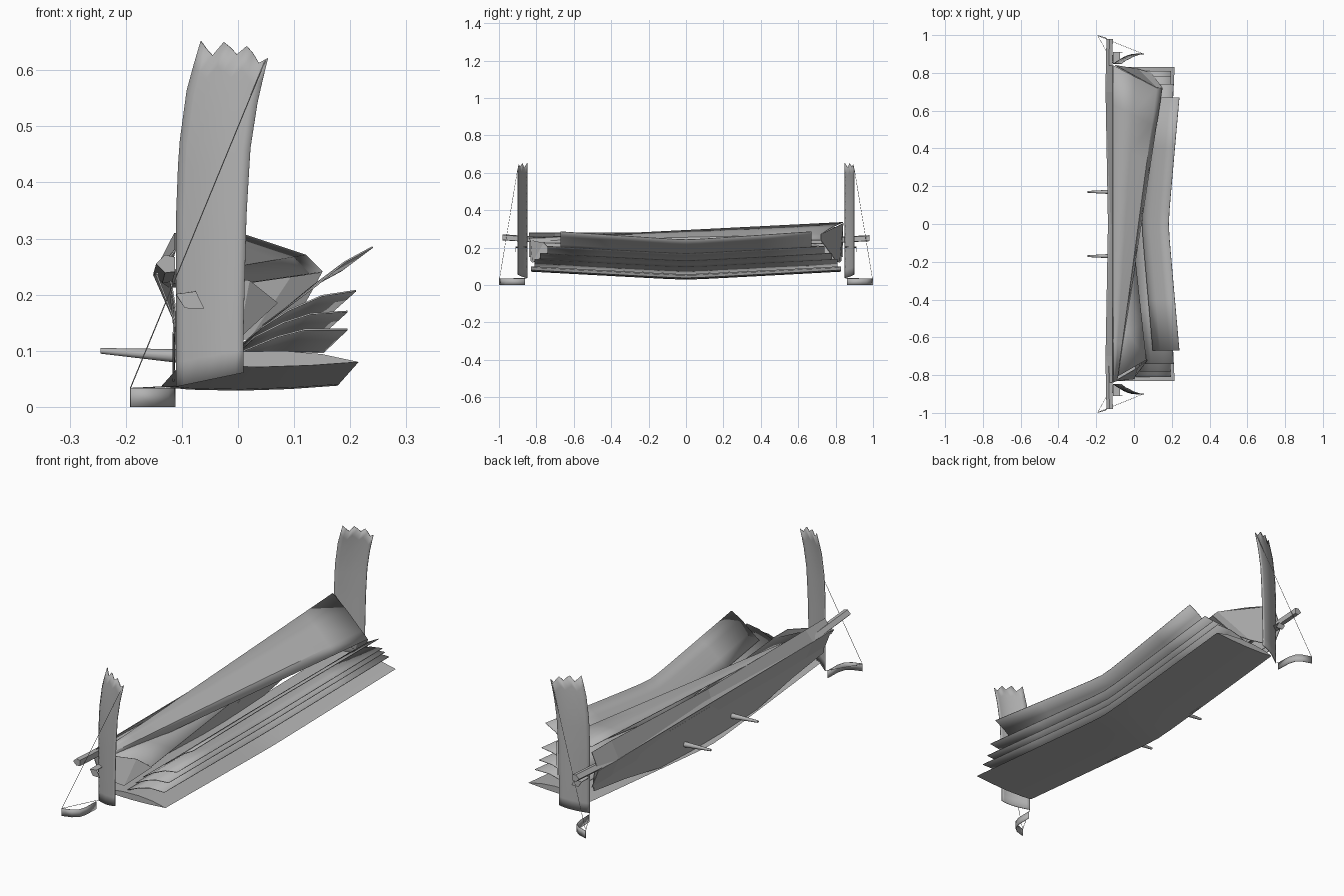
import bpy, bmesh, math
from mathutils import Vector

cube = bpy.data.objects.get("Cube")
if cube:
    bpy.data.objects.remove(cube)

grey = bpy.data.materials.new("plain_grey")
grey.use_nodes = True
GREY = (0.45, 0.45, 0.45, 1)
grey.diffuse_color = GREY
grey.node_tree.nodes["Principled BSDF"].inputs["Base Color"].default_value = GREY


def loft(name, sections, thick=0.003, closed=False, smooth=True):
    """Skin a list of equal-length cross-sections; open skins get a thickness."""
    bm = bmesh.new()
    rows = [[bm.verts.new(p) for p in s] for s in sections]
    n = len(rows[0])
    for a, b in zip(rows, rows[1:]):
        for i in range(n if closed else n - 1):
            j = (i + 1) % n
            bm.faces.new((a[i], a[j], b[j], b[i]))
    if closed:
        bm.faces.new(rows[0])
        bm.faces.new(rows[-1])
    bmesh.ops.recalc_face_normals(bm, faces=bm.faces)
    mesh = bpy.data.meshes.new(name)
    bm.to_mesh(mesh)
    bm.free()
    mesh.materials.append(grey)
    obj = bpy.data.objects.new(name, mesh)
    bpy.context.collection.objects.link(obj)
    if not closed:
        mod = obj.modifiers.new("thickness", "SOLIDIFY")
        mod.thickness = thick
        mod.offset = 0
    if smooth:
        bpy.ops.object.select_all(action="DESELECT")
        obj.select_set(True)
        bpy.context.view_layer.objects.active = obj
        bpy.ops.object.shade_smooth_by_angle(angle=math.radians(30))
    return obj


def tube(name, a, b, r1, r2, sides=12):
    """Tapered rod between two points."""
    a, b = Vector(a), Vector(b)
    rot = (b - a).to_track_quat("Z", "Y")
    ring = [Vector((math.cos(t), math.sin(t), 0))
            for t in (2 * math.pi * i / sides for i in range(sides))]
    return loft(name, [[p + rot @ (v * r) for v in ring] for p, r in ((a, r1), (b, r2))],
                closed=True)


def swept(name, profile, half, dx, dz, closed=False):
    """Sweep an end profile across the span, dropping and shifting toward the middle."""
    sections = []
    for t in (-1, -0.6, -0.25, -0.1, 0, 0.1, 0.25, 0.6, 1):
        k = 1 - math.sqrt(t * t + 0.004)
        sections.append([(x - dx * k, t * half, z - dz * k) for x, z in profile])
    return loft(name, sections, closed=closed)


def curve_at(points, z):
    """Piecewise linear x for a height."""
    for (x0, z0), (x1, z1) in zip(points, points[1:]):
        if z <= z1:
            return x0 + (x1 - x0) * (z - z0) / (z1 - z0)
    return points[-1][0]


# Lowest, thick main plane
swept("main_plane",
      [(0.215, 0.08), (0.15, 0.094), (0.08, 0.1), (0, 0.098), (-0.06, 0.09), (-0.1, 0.078),
       (-0.05, 0.073), (0.04, 0.071), (0.13, 0.074)], 0.83, 0.04, 0.045, closed=True)

# Stacked thin slats, then the steeper top flap
swept("lower_slat", [(0.195, 0.138), (0.12, 0.138), (0.07, 0.125), (0.01, 0.1)], 0.81, 0.045, 0.043)
swept("middle_slat", [(0.195, 0.17), (0.13, 0.166), (0.08, 0.15), (0.03, 0.125)], 0.78, 0.045, 0.041)
swept("upper_slat", [(0.21, 0.207), (0.15, 0.198), (0.09, 0.172), (0.04, 0.14)], 0.74, 0.045, 0.04)
swept("top_flap", [(0.24, 0.285), (0.19, 0.258), (0.14, 0.217), (0.1, 0.187)], 0.67, 0.06, 0.045)

# Upright leading panel with tapered ends
loft("leading_panel",
     [[(-0.115, y, lo), (-0.112, y, (lo + hi) / 2), (-0.12, y, hi)]
      for y, lo, hi in ((-0.83, 0.13, 0.225), (-0.6, 0.1, 0.22), (-0.3, 0.045, 0.2),
                        (0.3, 0.045, 0.2), (0.6, 0.1, 0.22), (0.83, 0.13, 0.225))], smooth=False)

# Large twisted upper panel, wide at one end and narrow at the other
upper, lower = [], []
for i in range(9):
    t = i / 8
    a = Vector((-0.11, -0.84 + 1.68 * t, 0.25 + 0.085 * t))
    b = Vector((-0.09 + 0.21 * t, -0.83 + 1.55 * t, 0.235 + 0.035 * t))
    c = b + Vector((0.03 * t, 0, -0.03))
    upper.append([a, a.lerp(b, 0.5) + Vector((0, 0, 0.006 * t)), b, c])
    # Opposed inner panel, wide at the other end
    p = Vector((-0.11, 0.84 - 1.66 * t, 0.22 + 0.01 * t))
    q = Vector((-0.1 + 0.165 * t, 0.8 - 1.52 * t, 0.21 - 0.025 * t))
    lower.append([p, p.lerp(q, 0.5) + Vector((0, 0, 0.008 * t)), q])
loft("upper_twisted_panel", upper)
loft("inner_twisted_panel", lower)

# Closing webs between the twisted panels and the slats
loft("wide_end_web", [[(-0.1, 0.84, 0.33), (0.12, 0.72, 0.27), (0.15, 0.72, 0.24)],
                      [(-0.08, 0.83, 0.13), (0.02, 0.82, 0.12), (0.09, 0.8, 0.13)]], smooth=False)
loft("narrow_end_web", [[(-0.1, -0.83, 0.24), (0.02, -0.76, 0.225), (0.07, -0.72, 0.185)],
                        [(-0.08, -0.83, 0.13), (0, -0.82, 0.12), (0.01, -0.8, 0.13)]], smooth=False)

# Bowed cross beam running past both fins
beam = []
for y, x, z in ((-0.98, -0.13, 0.255), (-0.72, -0.135, 0.237), (0, -0.122, 0.228),
                (0.72, -0.135, 0.237), (0.98, -0.13, 0.25)):
    beam.append([(x - 0.016, y, z), (x, y, z + 0.016), (x + 0.018, y, z + 0.012),
                 (x + 0.018, y, z - 0.014), (x, y, z - 0.016)])
loft("cross_beam", beam, closed=True, smooth=False)

# Angled guard strips above and below the beam
for name, edge, z in (("beam_upper_strip", -0.112, 0.28), ("beam_lower_strip", -0.112, 0.15)):
    loft(name, [[(x, y, 0.236), (edge, y, z + 0.03 * (y > 0.5) * (z > 0.2))]
                for y, x in ((-0.84, -0.145), (-0.7, -0.15), (0, -0.125),
                             (0.7, -0.15), (0.84, -0.145))], smooth=False)

left_edge = [(-0.11, 0), (-0.11, 0.33), (-0.105, 0.46), (-0.09, 0.57), (-0.065, 0.655)]
right_edge = [(0.01, 0), (0.01, 0.15), (0.015, 0.34), (0.022, 0.46), (0.036, 0.55), (0.058, 0.64)]
tops = [0.652, 0.638, 0.626, 0.65, 0.64, 0.628, 0.643, 0.63, 0.613, 0.622]

for s, side in ((1, "back"), (-1, "front")):
    # Tall curved end fin with a notched top
    rows = []
    for r in range(15):
        v = r / 14
        row = []
        for i, top in enumerate(tops):
            u = i / (len(tops) - 1)
            bottom = 0.036 + 0.025 * u
            z = bottom + (top - bottom) * v
            xl, xr = curve_at(left_edge, z), curve_at(right_edge, z)
            row.append((xl + (xr - xl) * u, s * (0.848 + 0.052 * math.sin(u * math.pi / 2)), z))
        rows.append(row)
    loft(side + "_end_fin", rows)

    # Curved foot strip standing on the ground
    path = [(-0.113, 0.86), (-0.115, 0.93), (-0.125, 0.965), (-0.15, 0.985), (-0.192, 0.998)]
    loft(side + "_foot_strip", [[(x, s * y, 0), (x, s * y, 0.034)] for x, y in path])

    # Stay wires from the foot
    tip = (-0.192, s * 0.997, 0.033)
    tube(side + "_long_stay", tip, (0.05, s * 0.9, 0.62), 0.001, 0.001, 5)
    tube(side + "_short_stay", tip, (-0.11, s * 0.85, 0.037), 0.001, 0.001, 5)

    # Small winglet on the fin
    loft(side + "_winglet", [[(-0.11, s * y, 0.2), (-0.075, s * y, 0.205)] for y in (0.85, 0.91)]
         + [[(-0.095, s * 0.91, 0.176), (-0.06, s * 0.91, 0.175)]], smooth=False)

    # Tapered peg on the leading panel
    tube(side + "_peg", (-0.11, s * 0.17, 0.091), (-0.245, s * 0.17, 0.1), 0.012, 0.005)
